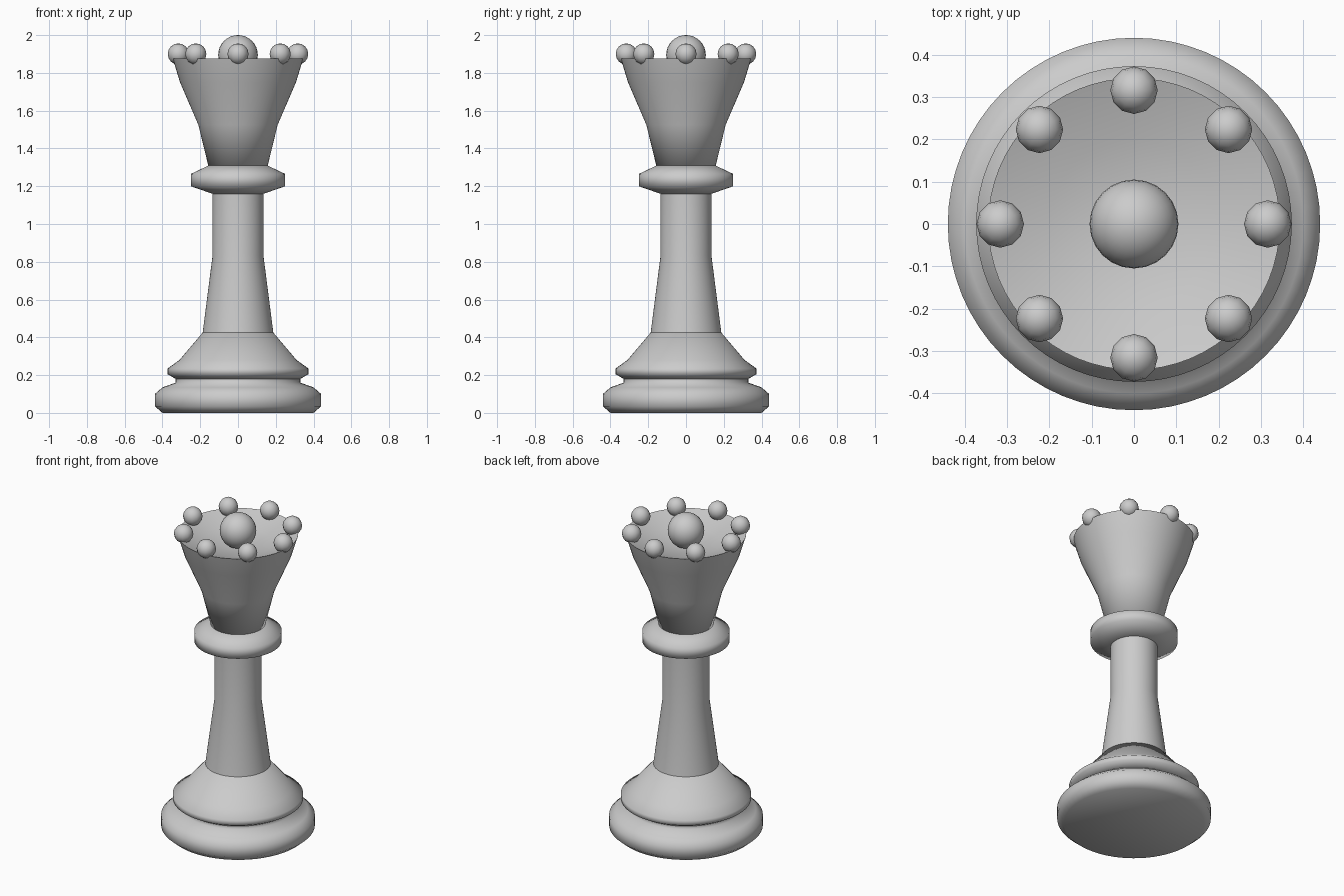
import bpy
import bmesh
from math import radians
from mathutils import Matrix, Vector

if "Cube" in bpy.data.objects:
    bpy.data.objects.remove(bpy.data.objects["Cube"], do_unlink=True)

# One plain grey for the whole piece
grey = bpy.data.materials.new("light grey")
grey.use_nodes = True
colour = (0.6, 0.6, 0.6, 1)
grey.diffuse_color = colour
grey.node_tree.nodes["Principled BSDF"].inputs["Base Color"].default_value = colour


def finish(name, bm, angle=80):
    mesh = bpy.data.meshes.new(name)
    bm.to_mesh(mesh)
    bm.free()
    mesh.materials.append(grey)
    obj = bpy.data.objects.new(name, mesh)
    bpy.context.collection.objects.link(obj)
    bpy.ops.object.select_all(action='DESELECT')
    obj.select_set(True)
    bpy.context.view_layer.objects.active = obj
    bpy.ops.object.shade_smooth_by_angle(angle=radians(angle))
    return obj


def lathe(name, profile, steps=64):
    """Spin (radius, height) points around the z axis."""
    bm = bmesh.new()
    verts = [bm.verts.new((r, 0, z)) for r, z in profile]
    edges = [bm.edges.new(pair) for pair in zip(verts, verts[1:])]
    bmesh.ops.spin(bm, geom=verts + edges, cent=(0, 0, 0), axis=(0, 0, 1),
                   angle=radians(360), steps=steps, use_duplicate=False)
    bmesh.ops.remove_doubles(bm, verts=bm.verts, dist=0.0005)
    bmesh.ops.recalc_face_normals(bm, faces=bm.faces)
    return finish(name, bm)


def ball(name, centre, radius, segments, rings):
    bm = bmesh.new()
    bmesh.ops.create_uvsphere(bm, u_segments=segments, v_segments=rings,
                              radius=radius, matrix=Matrix.Translation(centre))
    return finish(name, bm)


# Turned body, from the floor up
lathe("base", [(0, 0), (0.40, 0), (0.44, 0.035), (0.44, 0.10), (0.40, 0.135),
               (0.33, 0.16), (0.33, 0.18), (0, 0.18)])
lathe("skirt", [(0, 0.18), (0.33, 0.18), (0.373, 0.205), (0.373, 0.235),
                (0.31, 0.28), (0.187, 0.425), (0, 0.425)])
lathe("column", [(0, 0.42), (0.187, 0.425), (0.135, 0.83), (0.135, 1.17), (0, 1.17)])
lathe("collar", [(0, 1.16), (0.135, 1.16), (0.25, 1.20), (0.25, 1.265),
                 (0.155, 1.31), (0, 1.31)])

# Flared crown with a shallow bowl in its top
lathe("crown", [(0, 1.30), (0.155, 1.30), (0.21, 1.525), (0.307, 1.75),
                (0.345, 1.875), (0.2, 1.82), (0, 1.79)])

# Large centre ball and the ring of small ones on the rim
ball("centre_ball", Vector((0, 0, 1.895)), 0.105, 24, 16)
for i in range(8):
    spot = Matrix.Rotation(radians(45 * i), 4, 'Z') @ Vector((0.316, 0, 1.9))
    ball(f"rim_ball_{i + 1}", spot, 0.056, 12, 8)
